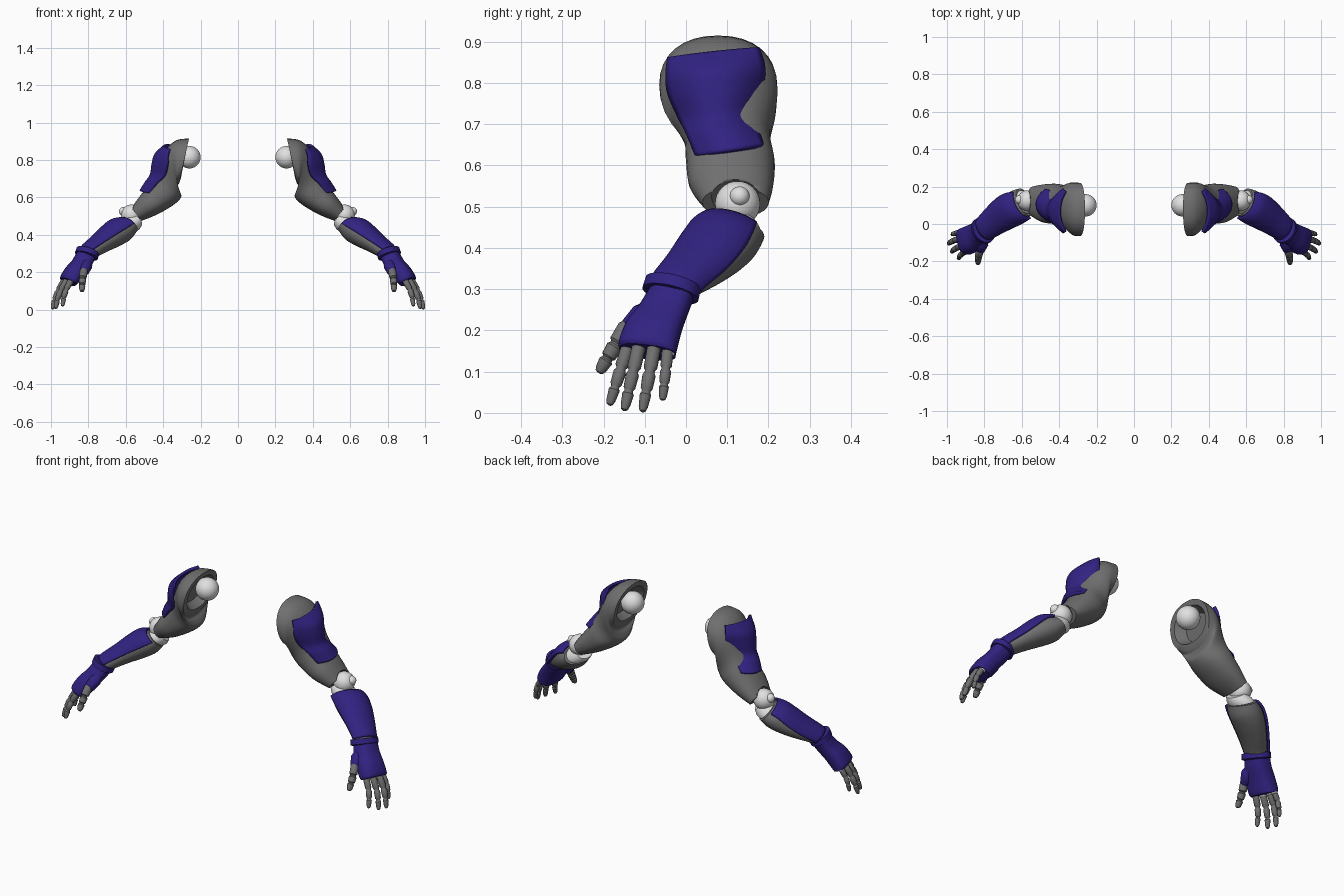
import bpy, bmesh, math
from mathutils import Vector

if "Cube" in bpy.data.objects:
    bpy.data.objects.remove(bpy.data.objects["Cube"])

def material(name, rgb):
    m = bpy.data.materials.new(name)
    m.diffuse_color = (*rgb, 1)
    m.use_nodes = True
    m.node_tree.nodes["Principled BSDF"].inputs["Base Color"].default_value = m.diffuse_color
    return m

GREY = material("mid grey", (0.16, 0.16, 0.16))
BLUE = material("deep blue", (0.03, 0.016, 0.22))
WHITE = material("off white", (0.75, 0.75, 0.75))

def finish(name, bm, mat, angle=40, thickness=0, cutter=None):
    """Turn a bmesh into a smooth object mirrored to both arms."""
    bmesh.ops.recalc_face_normals(bm, faces=bm.faces)
    me = bpy.data.meshes.new(name)
    bm.to_mesh(me)
    bm.free()
    me.materials.append(mat)
    ob = bpy.data.objects.new(name, me)
    bpy.context.collection.objects.link(ob)
    bpy.ops.object.select_all(action='DESELECT')
    ob.select_set(True)
    bpy.context.view_layer.objects.active = ob
    bpy.ops.object.shade_smooth_by_angle(angle=math.radians(angle))
    if thickness:
        s = ob.modifiers.new("shell", 'SOLIDIFY')
        s.thickness, s.offset = thickness, 0
    if cutter:
        b = ob.modifiers.new("socket", 'BOOLEAN')
        b.operation, b.object = 'DIFFERENCE', cutter
    ob.modifiers.new("both_sides", 'MIRROR').use_mirror_merge = False
    return ob

def spline(rows, steps):
    """Catmull-Rom interpolation of rows of numbers."""
    out = []
    for i in range(len(rows) - 1):
        p0, p1, p2 = rows[max(i - 1, 0)], rows[i], rows[i + 1]
        p3 = rows[min(i + 2, len(rows) - 1)]
        for k in range(steps):
            t = k / steps
            out.append([0.5 * (2 * b + (c - a) * t + (2 * a - 5 * b + 4 * c - d) * t * t
                               + (3 * b - a - 3 * c + d) * t ** 3)
                        for a, b, c, d in zip(p0, p1, p2, p3)])
    return out + [list(rows[-1])]

def skin(rings, closed=True):
    """Bridge rings of points; closed rings get end caps."""
    bm = bmesh.new()
    vs = [[bm.verts.new(p) for p in r] for r in rings]
    n = len(vs[0])
    for a, b in zip(vs, vs[1:]):
        for i in range(n if closed else n - 1):
            j = (i + 1) % n
            bm.faces.new((a[i], a[j], b[j], b[i]))
    if closed:
        bm.faces.new(vs[0][::-1])
        bm.faces.new(vs[-1])
    return bm

def section(s, ux=0.0, uz=0.0, a0=0, a1=360, n=32, grow=0.0, power=1.0):
    """Oval through inner (x,z) and outer (x,z) points, spanning y0..y1."""
    xi, zi, xo, zo, y0, y1 = s
    c = Vector(((xi + xo) / 2, (y0 + y1) / 2, (zi + zo) / 2))
    nv = Vector(((xo - xi) / 2, 0, (zo - zi) / 2))
    nv += nv.normalized() * grow
    uv = Vector((ux, 1, uz)) * ((y1 - y0) / 2 + grow)
    full = a1 - a0 == 360
    pts = []
    for i in range(n):
        a = math.radians(a0 + (a1 - a0) * i / (n if full else n - 1))
        co, si = math.cos(a), math.sin(a)
        pts.append(c + nv * math.copysign(abs(co) ** power, co)
                   + uv * math.copysign(abs(si) ** power, si))
    return pts

def ball(name, centre, radius, mat, scale=(1, 1, 1)):
    bm = bmesh.new()
    bmesh.ops.create_uvsphere(bm, u_segments=32, v_segments=16, radius=radius)
    bmesh.ops.scale(bm, vec=scale, verts=bm.verts)
    bmesh.ops.translate(bm, vec=centre, verts=bm.verts)
    return finish(name, bm, mat)

def tube(name, rows, mat, n=14):
    """Round tube through rows of x, y, z, radius."""
    rings = []
    for i, r in enumerate(rows):
        d = Vector(rows[min(i + 1, len(rows) - 1)][:3]) - Vector(rows[max(i - 1, 0)][:3])
        q = d.to_track_quat('Z', 'Y')
        rings.append([Vector(r[:3]) + q @ Vector((math.cos(t) * r[3], math.sin(t) * r[3], 0))
                      for t in (2 * math.pi * k / n for k in range(n))])
    return finish(name, skin(rings), mat, 35)

# Shoulder and elbow balls, with the hub on the elbow's outer side
ball("shoulder_ball", (0.26, 0.10, 0.815), 0.06, WHITE)
ball("elbow_ball", (0.57, 0.125, 0.507), 0.055, WHITE)
ball("elbow_hub", (0.612, 0.13, 0.525), 0.024, WHITE)
cutter = ball("elbow_socket_cutter", (0.578, 0.12, 0.505), 0.066, WHITE)
cutter.modifiers.clear()
cutter.hide_render = True
cutter.hide_viewport = True

# Upper arm, with a hollow shoulder socket at its inner end
outer = [(0.315, 0.675, 0.262, 0.915, -0.065, 0.22), (0.325, 0.655, 0.33, 0.905, -0.06, 0.222),
         (0.31, 0.63, 0.39, 0.85, -0.035, 0.218), (0.305, 0.60, 0.445, 0.735, -0.005, 0.205),
         (0.345, 0.56, 0.485, 0.66, 0.0, 0.215), (0.43, 0.51, 0.53, 0.60, 0.008, 0.212),
         (0.515, 0.475, 0.57, 0.545, 0.04, 0.2)]
socket = [(0.35, 0.73, 0.32, 0.86, 0.0, 0.17), (0.305, 0.705, 0.27, 0.885, -0.035, 0.195)]
rings = [section(s, power=0.9) for s in socket + spline(outer, 6)]
finish("upper_arm", skin(rings), GREY, 45, cutter=cutter)

# Upper arm guard: z, y front, y back, peak x, edge drop, tilt of the row
guard = [(0.872, -0.042, 0.175, 0.395, 0.03, 0.024), (0.83, -0.045, 0.187, 0.44, 0.065, 0.02),
         (0.78, -0.04, 0.182, 0.455, 0.08, 0.01), (0.72, -0.015, 0.165, 0.465, 0.075, 0.006),
         (0.68, 0.005, 0.173, 0.492, 0.06, 0.008), (0.635, 0.028, 0.185, 0.52, 0.05, 0.025)]
rings = []
for z, y0, y1, x, drop, tilt in spline(guard, 5):
    rings.append([Vector((x - drop * abs(t) ** 2.2, (y0 + y1) / 2 + t * (y1 - y0) / 2,
                          z + t * tilt / 2)) for t in (k / 8 - 1 for k in range(17))])
finish("upper_arm_guard", skin(rings, False), BLUE, 40, 0.014)

# Forearm, its white elbow collar and its blue guard
fore = [(0.545, 0.415, 0.625, 0.48, 0.045, 0.19), (0.575, 0.375, 0.675, 0.47, 0.02, 0.175),
        (0.625, 0.345, 0.72, 0.435, -0.005, 0.145), (0.69, 0.315, 0.77, 0.385, -0.035, 0.095),
        (0.75, 0.285, 0.825, 0.335, -0.07, 0.035), (0.77, 0.27, 0.84, 0.305, -0.08, 0.015)]
finish("forearm", skin([section(s, 0.35, -0.28) for s in spline(fore, 5)]), GREY)
collar = [(0.515, 0.45, 0.57, 0.505, 0.075, 0.165), (0.528, 0.428, 0.608, 0.492, 0.06, 0.18),
          (0.545, 0.418, 0.623, 0.482, 0.055, 0.18)]
finish("elbow_collar", skin([section(s, 0.3, -0.28) for s in collar]), WHITE)
rows = spline(fore, 5)[1:22]
rings = []
for i, s in enumerate(rows):
    f = i / (len(rows) - 1)
    rings.append(section(s, 0.35, -0.28, -100 + 10 * f, 42 + 32 * f, 20, 0.008))
finish("forearm_guard", skin(rings, False), BLUE, 40, 0.012)

# Wrist band
band = [(0.753, 0.294, 0.851, 0.331, -0.085, 0.03), (0.744, 0.292, 0.86, 0.336, -0.098, 0.036),
        (0.752, 0.267, 0.869, 0.31, -0.106, 0.03), (0.762, 0.264, 0.862, 0.305, -0.095, 0.018)]
finish("wrist_band", skin([section(s, 0.25, -0.22) for s in band]), BLUE, 30)

# Glove over the back of the hand and the palm
glove = [(0.765, 0.272, 0.86, 0.308, -0.09, 0.02), (0.785, 0.235, 0.885, 0.265, -0.115, 0.005),
         (0.82, 0.19, 0.918, 0.228, -0.145, -0.01), (0.855, 0.142, 0.945, 0.183, -0.163, -0.022),
         (0.868, 0.13, 0.945, 0.165, -0.16, -0.025)]
finish("glove", skin([section(s, 0.2, -0.13, power=0.75) for s in spline(glove, 4)]), BLUE)
tube("thumb_cuff", [(0.805, -0.075, 0.26, 0.02), (0.81, -0.105, 0.235, 0.032),
                    (0.822, -0.135, 0.205, 0.027), (0.825, -0.145, 0.195, 0.018)], BLUE)

# Fingers: three tapering segments with narrow knuckle grooves
def finger(name, base, tip, radius, bend=0.012):
    base, tip = Vector(base), Vector(tip)
    profile = [(0, 0.75), (0.06, 1), (0.36, 0.98), (0.40, 0.72), (0.43, 0.72), (0.47, 0.95),
               (0.66, 0.86), (0.69, 0.64), (0.72, 0.64), (0.75, 0.84), (0.92, 0.68),
               (0.98, 0.48), (1, 0.2)]
    rows = []
    for t, r in profile:
        p = base.lerp(tip, t) + Vector((bend * math.sin(math.pi * t), 0, 0))
        rows.append((*p, radius * r))
    tube(name, rows, GREY)

finger("index_finger", (0.885, -0.138, 0.17), (0.938, -0.186, 0.018), 0.0165)
finger("middle_finger", (0.908, -0.112, 0.17), (0.975, -0.15, 0.005), 0.017)
finger("ring_finger", (0.92, -0.075, 0.17), (0.992, -0.106, 0.002), 0.017)
finger("little_finger", (0.92, -0.043, 0.162), (0.972, -0.057, 0.03), 0.0145)
finger("thumb", (0.822, -0.14, 0.215), (0.834, -0.212, 0.097), 0.021, 0.004)

# White knuckle pins between glove and fingers
for i, p in enumerate([(0.893, -0.142, 0.152), (0.915, -0.115, 0.152),
                       (0.927, -0.078, 0.15), (0.927, -0.044, 0.143)]):
    ball("knuckle_%d" % (i + 1), p, 0.0165, WHITE, (1, 1, 0.6))
